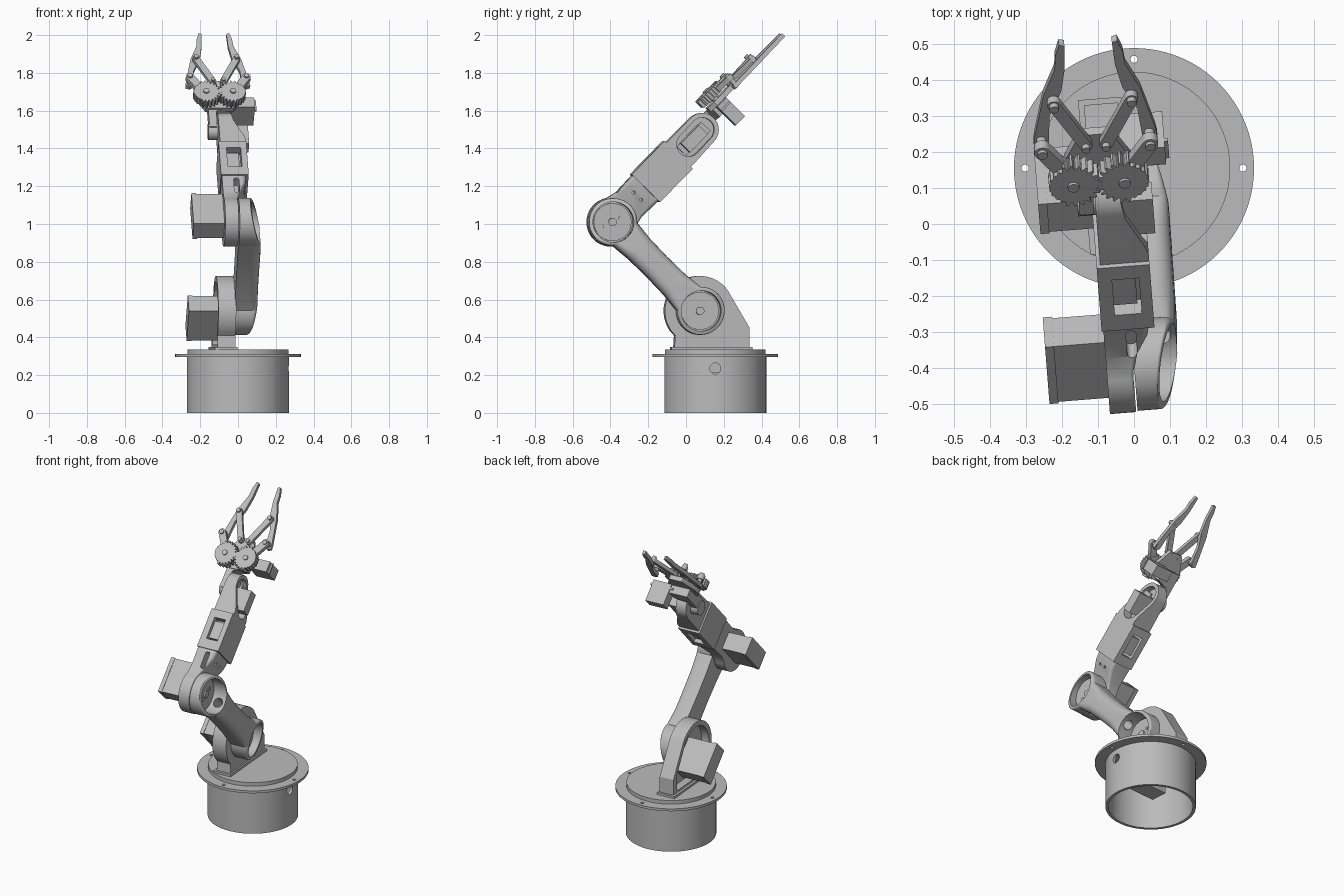
import bpy, bmesh, math
from mathutils import Matrix

cube = bpy.data.objects.get("Cube")
if cube:
    bpy.data.objects.remove(cube, do_unlink=True)

grey = bpy.data.materials.new("plain grey")
grey.use_nodes = True
grey.diffuse_color = (0.5, 0.5, 0.5, 1)
grey.node_tree.nodes["Principled BSDF"].inputs["Base Color"].default_value = (0.5, 0.5, 0.5, 1)

T = Matrix.Translation


def turn(deg):
    return Matrix.Rotation(math.radians(deg), 4, 'Z')


# Working frames: side profiles run along y and z, extruded along x
WORLD = Matrix.Identity(4)
SIDE = Matrix(((0, 0, 1, 0), (1, 0, 0, 0), (0, 1, 0, 0), (0, 0, 0, 1)))
CY = 0.155
ARM = T((0, CY, 0)) @ turn(4.5) @ T((0, -CY, 0))
BODY = ARM @ SIDE
UPPER = ARM @ T((0, 0.075, 0.54)) @ SIDE @ turn(134.7)
FORE = ARM @ T((0, -0.39, 1.01)) @ SIDE @ turn(45.6)
PLAN = FORE @ SIDE.transposed()          # x across, y along the forearm
GRIP = PLAN @ T((-0.1, 0, 0))
REACH = 0.661


def finish(name, bm, M):
    bmesh.ops.recalc_face_normals(bm, faces=bm.faces)
    bm.transform(M)
    mesh = bpy.data.meshes.new(name)
    bm.to_mesh(mesh)
    bm.free()
    mesh.materials.append(grey)
    obj = bpy.data.objects.new(name, mesh)
    bpy.context.collection.objects.link(obj)
    return obj


def skin(name, rings, M):
    """Closed tube through matching rings of points."""
    bm = bmesh.new()
    vs = [[bm.verts.new(p) for p in ring] for ring in rings]
    n = len(vs[0])
    for a, b in zip(vs, vs[1:]):
        for i in range(n):
            j = (i + 1) % n
            bm.faces.new((a[i], a[j], b[j], b[i]))
    bm.faces.new(vs[0])
    bm.faces.new(vs[-1])
    return finish(name, bm, M)


def prism(name, pts, lo, hi, M):
    return skin(name, [[(a, b, c) for a, b in pts] for c in (lo, hi)], M)


def arc(cx, cy, r, a0, a1, n):
    return [(cx + r * math.cos(math.radians(a0 + (a1 - a0) * i / n)),
             cy + r * math.sin(math.radians(a0 + (a1 - a0) * i / n))) for i in range(n + 1)]


def disc(name, c, r, lo, hi, M, n=48):
    return prism(name, arc(*c, r, 0, 360, n)[:-1], lo, hi, M)


def rect(a0, a1, b0, b1):
    return [(a0, b0), (a1, b0), (a1, b1), (a0, b1)]


def capsule(p, q, r, n=14):
    d = math.degrees(math.atan2(q[1] - p[1], q[0] - p[0]))
    return arc(*p, r, d + 90, d + 270, n) + arc(*q, r, d - 90, d + 90, n)


def cut(obj, *cutters):
    for c in cutters:
        m = obj.modifiers.new("cut", 'BOOLEAN')
        m.object, m.operation, m.solver = c, 'DIFFERENCE', 'EXACT'
    bpy.context.view_layer.update()
    ev = obj.evaluated_get(bpy.context.evaluated_depsgraph_get())
    mesh = bpy.data.meshes.new_from_object(ev)
    obj.modifiers.clear()
    obj.data = mesh
    for c in cutters:
        bpy.data.objects.remove(c, do_unlink=True)


def interp(keys, u):
    for (a, x), (b, y) in zip(keys, keys[1:]):
        if u <= b:
            return x + (y - x) * max(0, (u - a) / (b - a))
    return keys[-1][1]


def limb(name, stations, inner, outer, soft, M):
    """Loft of sections along a limb, rounded on the outer side."""
    rings = []
    for u, hw in stations:
        x0, x1 = interp(inner, u), interp(outer, u)
        r = min(interp(soft, u), hw * 0.9)
        sec = [(-hw, x0), (hw, x0)] + arc(hw - r, x1 - r, r, 0, 90, 5) + arc(r - hw, x1 - r, r, 90, 180, 5)
        rings.append([(u, v, x) for v, x in sec])
    return skin(name, rings, M)


def round_end(r, last):
    return [(-r * math.cos(math.radians(t)), r * math.sin(math.radians(t))) for t in range(4, last, 6)]


# Base: hollow drum, flange and turntable
drum = disc("base_drum", (0, CY), 0.27, 0, 0.3, WORLD, 96)
cut(drum, disc("c", (0, CY), 0.252, -0.1, 0.28, WORLD, 96),
    disc("c", (CY, 0.235), 0.029, 0.2, 0.4, SIDE))
flange = disc("base_flange", (0, CY), 0.333, 0.296, 0.312, WORLD, 96)
cut(flange, *[disc("c", (0.302 * math.cos(a), CY + 0.302 * math.sin(a)), 0.01, 0.2, 0.4, WORLD, 16)
              for a in (0, math.pi / 2, math.pi, -math.pi / 2)])
disc("turntable", (0, CY), 0.267, 0.312, 0.336, WORLD, 96)
prism("base_servo", rect(-0.07, 0.15, 0.1, 0.21), 0.1, 0.285, ARM)
prism("base_servo_mount", rect(-0.11, 0.19, 0.1, 0.21), 0.2, 0.215, ARM)

# Shoulder bracket: arched plate, open on the servo side
arch = [(0.34, 0.33), (0.34, 0.45)] + arc(0.075, 0.54, 0.185, 38, 215, 30) + [(-0.055, 0.41), (-0.06, 0.33)]
bracket = prism("shoulder_bracket", arch, -0.125, -0.03, BODY)
cut(bracket, prism("c", [(0.09 + (a - 0.09) * 0.84, 0.53 + (b - 0.53) * 0.84) for a, b in arch],
                   -0.2, -0.075, BODY))
prism("shoulder_foot", rect(-0.075, 0.355, 0.33, 0.35), -0.14, -0.02, BODY)


def servo(name, u0, u1, M):
    prism(name, rect(u0, u1, -0.055, 0.055), -0.262, -0.07, M)
    prism(name + "_cap", rect(u0 - 0.003, u1 + 0.003, -0.058, 0.058), -0.285, -0.26, M)


servo("shoulder_servo", -0.165, 0.055, UPPER @ T((0, 0, 0.012)))
servo("elbow_servo", -0.065, 0.155, FORE)

# Upper arm: bowed hollow beam with a bored ring at each end
ends = round_end(0.127, 138)
upper = limb("upper_arm", ends + [(0.2, 0.078), (0.33, 0.075), (0.46, 0.078)]
             + [(REACH - u, w) for u, w in reversed(ends)],
             [(-0.13, -0.03), (REACH, -0.043)],
             [(-0.127, 0.035), (0.09, 0.088), (0.55, 0.085), (0.79, 0.016)],
             [(0, 0.006), (0.16, 0.05), (0.5, 0.05), (REACH, 0.006)], UPPER)
cut(upper, *[disc("c", (u, 0), 0.107, -0.018, 0.3, UPPER) for u in (0, REACH)],
    disc("c", (0, 0.035), 0.03, 0.06, REACH - 0.06, UPPER @ SIDE.transposed() @ T((0.035, 0, 0))
         @ Matrix.Rotation(math.radians(-90), 4, 'X') @ T((0, -0.035, 0)), 24))
for label, u in (("shoulder", 0), ("elbow", REACH)):
    disc(label + "_horn", (u, 0), 0.1, -0.02, -0.008, UPPER)
    disc(label + "_hub", (u, 0), 0.022, -0.02, 0.002, UPPER, 20)
    for k, d in enumerate((-0.045, 0.045)):
        disc(f"{label}_screw_{k}", (u + d * 0.3, d), 0.01, -0.02, -0.002, UPPER, 12)

# Forearm: elbow disc and beam widening into a servo housing
lower = limb("forearm_beam", round_end(0.13, 130) + [(0.13, 0.093), (0.2, 0.095), (0.27, 0.097)],
             [(0, -0.12), (0.3, -0.12)],
             [(0.07, -0.047), (0.12, -0.035), (0.2, 0.002), (0.27, 0.012)], [(0, 0.006), (0.2, 0.02)], FORE)
cut(lower, prism("c", capsule((-0.045, 0.14), (-0.045, 0.22), 0.014), 0.04, 0.3, PLAN),
    *[disc("c", (0.19, v), 0.008, -0.03, 0.1, FORE, 12) for v in (-0.025, 0.03)])
housing = prism("forearm_housing", rect(0.25, 0.5, -0.105, 0.105), -0.125, 0.022, FORE)
cut(housing, prism("c", rect(-0.085, -0.01, 0.31, 0.45), -0.3, 0.3, PLAN))
prism("forearm_servo", rect(-0.086, -0.02, 0.325, 0.435), -0.085, 0.08, PLAN)
prism("forearm_servo_tabs", rect(-0.086, -0.009, 0.309, 0.451), 0.04, 0.05, PLAN)

# Wrist: rounded cheek sweeping away to one side, with its servo
wrist = prism("wrist_cheek", [(0.48, -0.092)] + arc(0.685, 0, 0.088, -90, 90, 24) + [(0.48, 0.092)],
              -0.115, 0.022, FORE)
sweep = [(0.1, 0.515), (0.025, 0.515), (0.012, 0.56), (-0.012, 0.615), (-0.035, 0.67),
         (-0.045, 0.73), (-0.045, 0.9), (0.1, 0.9)]
cut(wrist, prism("c", sweep, -0.3, 0.3, PLAN),
    prism("c", capsule((0.575, 0), (0.685, 0), 0.064), -0.085, 0.2, FORE))
prism("wrist_servo", rect(0.55, 0.685, -0.034, 0.034), -0.09, 0.045, FORE)
prism("wrist_servo_tabs", rect(0.525, 0.71, -0.034, 0.034), -0.04, -0.028, FORE)
disc("wrist_pivot", (0.67, 0), 0.045, -0.165, -0.11, FORE, 32)

# Gripper neck and palm
prism("gripper_neck", [(-0.16, 0.66), (-0.12, 0.66), (-0.118, 0.775), (-0.04, 0.8), (-0.035, 0.88), (-0.16, 0.88)],
      -0.02, 0.05, PLAN)
prism("gripper_palm", [(-0.075, 0.785), (0.075, 0.785), (0.1, 0.83), (0.09, 0.89), (0.045, 0.985),
                       (-0.045, 0.985), (-0.09, 0.89), (-0.1, 0.83)], 0.032, 0.06, GRIP)
prism("gripper_servo", rect(0.065, 0.19, 0.82, 0.888), -0.105, 0.035, GRIP)
prism("gripper_servo_tabs", rect(0.045, 0.2, 0.82, 0.888), 0.0, 0.012, GRIP)


def gear(s):
    """Wheel toothed only on the half facing its partner."""
    pts, n = [], 22
    for i in range(n):
        for f, tip in ((0, 0), (0.3, 1), (0.55, 1), (0.85, 0)):
            a = 2 * math.pi * (i + f + (0.5 if s > 0 else 0)) / n
            r = 0.064 if not tip else (0.079 if math.cos(a) < 0.35 else 0.068)
            pts.append((s * (0.0715 + r * math.cos(a)), 0.85 + r * math.sin(a)))
    return pts


# Mirrored gripper halves: gear, two links and a finger
finger = [(0.172, 0.96), (0.168, 0.99), (0.135, 1.15), (0.098, 1.25), (0.094, 1.3), (0.081, 1.345),
          (0.066, 1.34), (0.07, 1.25), (0.085, 1.16), (0.122, 1.07), (0.13, 0.965), (0.15, 0.95)]
for side, s in (("left", 1), ("right", -1)):
    hub, knuckle = (s * 0.0715, 0.85), (s * 0.15, 0.975)
    root, joint = (s * 0.028, 0.965), (s * 0.108, 1.135)
    prism(side + "_gear", gear(s), 0.075, 0.122, GRIP)
    prism(side + "_drive_link", capsule(hub, knuckle, 0.022), 0.078, 0.108, GRIP)
    prism(side + "_guide_link", capsule(root, joint, 0.018), 0.062, 0.085, GRIP)
    prism(side + "_finger", [(s * a, b) for a, b in finger], 0.032, 0.056, GRIP)
    for label, c, r, top in (("hub", hub, 0.016, 0.13), ("knuckle", knuckle, 0.014, 0.118),
                             ("root", root, 0.011, 0.1), ("joint", joint, 0.013, 0.1)):
        disc(f"{side}_{label}_pin", c, r, 0.03, top, GRIP, 20)

# Smooth rounded surfaces, keep edges sharp
for o in bpy.context.scene.objects:
    o.select_set(o.type == 'MESH')
bpy.context.view_layer.objects.active = drum
bpy.ops.object.shade_smooth_by_angle(angle=math.radians(28))
